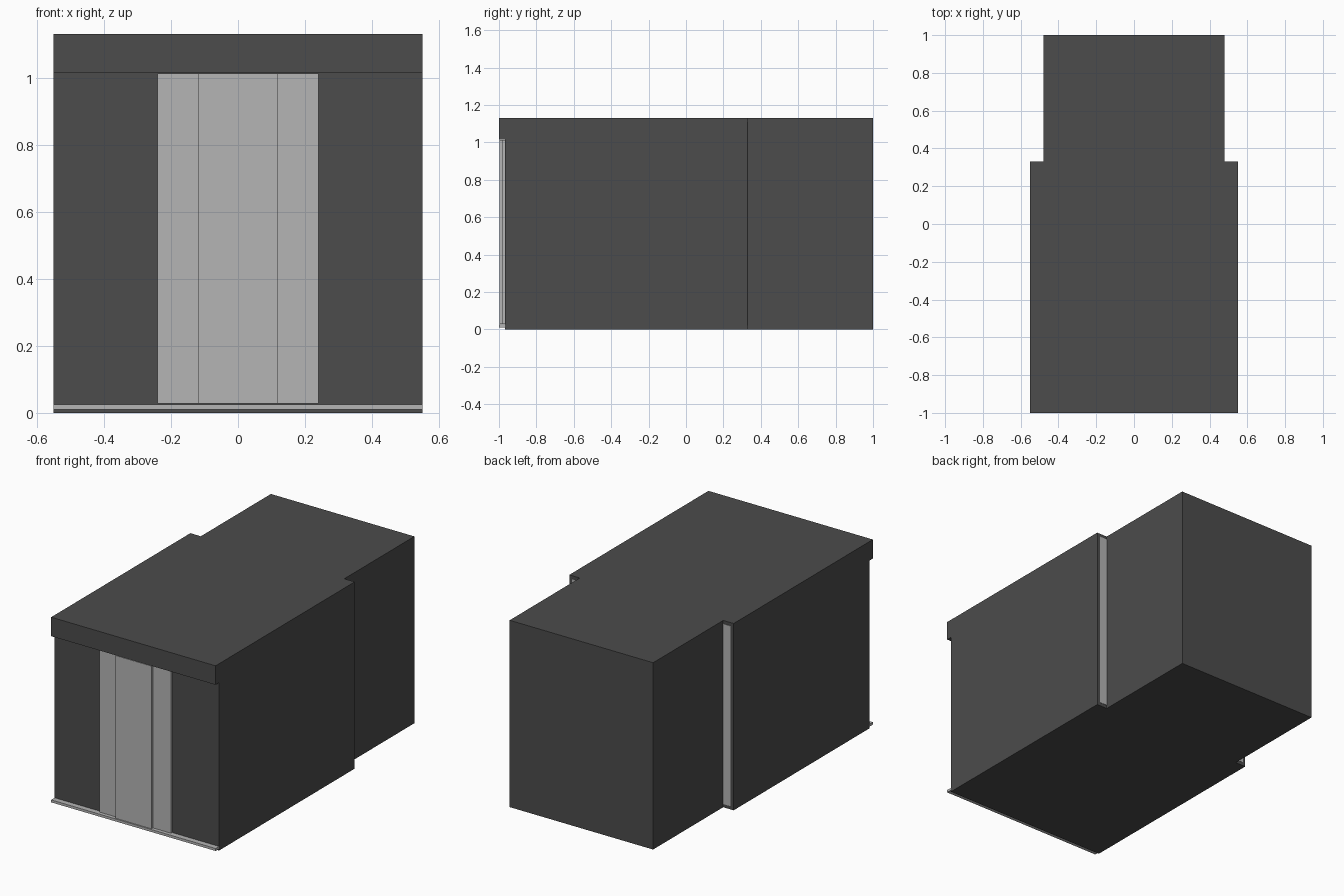
import bpy
import bmesh

if "Cube" in bpy.data.objects:
    bpy.data.objects.remove(bpy.data.objects["Cube"])


def material(name, value):
    m = bpy.data.materials.new(name)
    m.diffuse_color = (value, value, value, 1)
    m.use_nodes = True
    m.node_tree.nodes["Principled BSDF"].inputs["Base Color"].default_value = m.diffuse_color
    return m


DARK = material("dark_grey", 0.072)
LIGHT = material("light_grey", 0.46)


def prism(name, outline, z0, z1, mat):
    """Extrude a plan outline from z0 up to z1."""
    bm = bmesh.new()
    base = bm.faces.new([bm.verts.new((x, y, z0)) for x, y in outline])
    top = bmesh.ops.extrude_face_region(bm, geom=[base])["geom"]
    verts = [g for g in top if isinstance(g, bmesh.types.BMVert)]
    bmesh.ops.translate(bm, verts=verts, vec=(0, 0, z1 - z0))
    bmesh.ops.recalc_face_normals(bm, faces=bm.faces)
    mesh = bpy.data.meshes.new(name)
    bm.to_mesh(mesh)
    bm.free()
    mesh.materials.append(mat)
    obj = bpy.data.objects.new(name, mesh)
    bpy.context.collection.objects.link(obj)
    return obj


def box(name, x0, x1, y0, y1, z0, z1, mat):
    return prism(name, [(x0, y0), (x1, y0), (x1, y1), (x0, y1)], z0, z1, mat)


HALF, NECK = 0.55, 0.48          # half widths of the front and rear sections
FRONT, WALL, STEP, BACK = -1.0, -0.967, 0.33, 1.0
HEIGHT, HEAD = 1.13, 1.015

# Main cabin: wide front section stepping in to a narrower rear section
right = [(HALF, WALL), (HALF, STEP), (NECK, STEP), (NECK, BACK)]
prism("cabin", right + [(-x, y) for x, y in reversed(right)], 0, HEIGHT, DARK)

# Header over the doorway and sill below it
box("header", -HALF, HALF, FRONT, WALL, HEAD, HEIGHT, DARK)
box("sill", -HALF, HALF, FRONT, WALL, 0.01, 0.025, LIGHT)

for side, s in (("left", -1), ("right", 1)):
    # Sliding doors: the inner panel runs in front of the outer panel
    for part, a, b, y0, y1 in (("inner", 0, 0.12, -0.998, -0.983),
                               ("outer", 0.12, 0.24, -0.983, WALL)):
        x0, x1 = sorted((s * a, s * b))
        box(f"{side}_{part}_door", x0, x1, y0, y1, 0.028, 1.012, LIGHT)
    # Pale panel on the rear-facing step
    x0, x1 = sorted((s * NECK, s * 0.53))
    box(f"{side}_step_panel", x0, x1, STEP - 0.002, STEP + 0.002, 0.02, 1.11, LIGHT)
